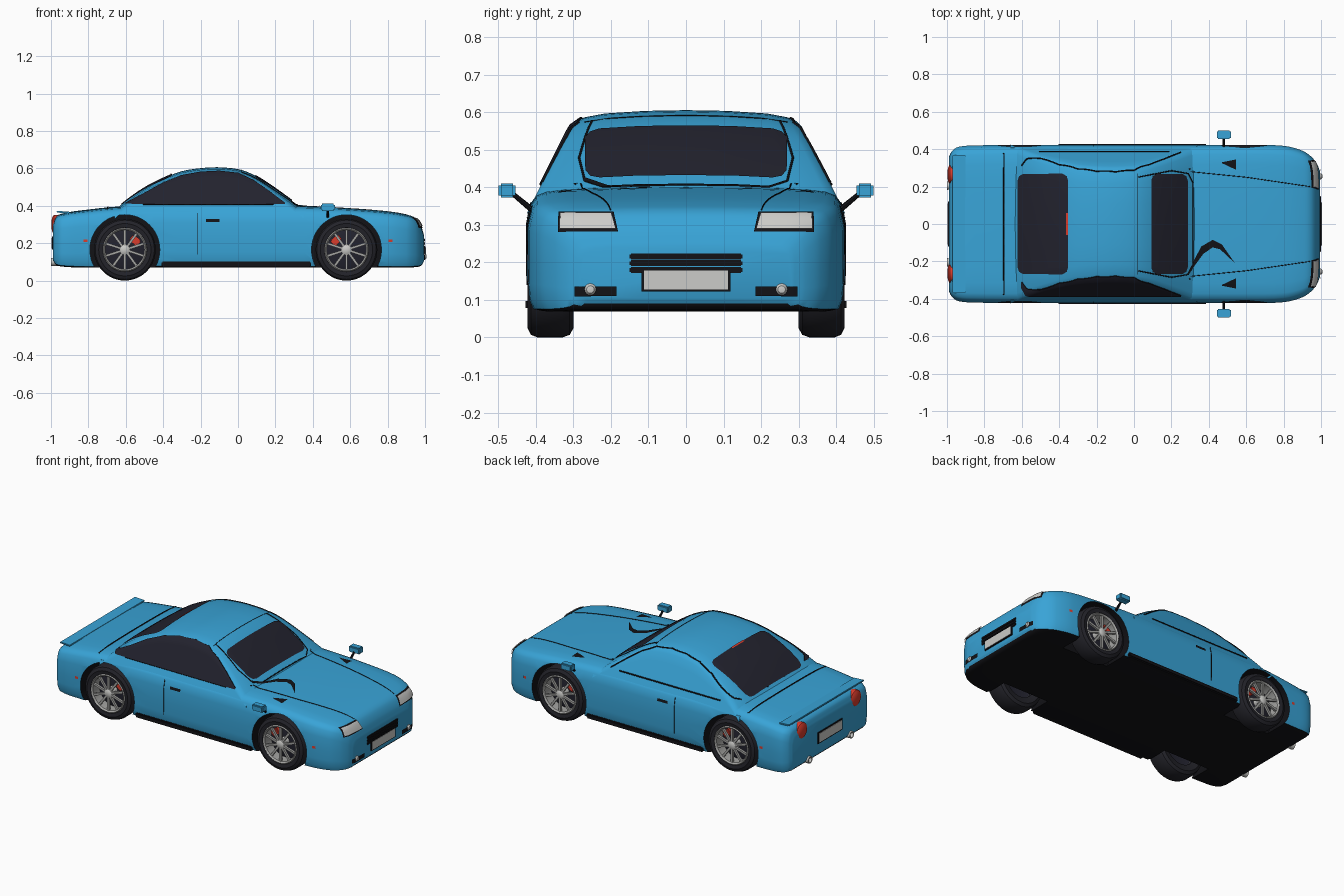
import bpy, bmesh, math
from mathutils import Vector, Matrix
from mathutils.bvhtree import BVHTree

cube = bpy.data.objects.get("Cube")
if cube:
    bpy.data.objects.remove(cube, do_unlink=True)


def material(name, r, g, b):
    m = bpy.data.materials.new(name)
    m.use_nodes = True
    m.diffuse_color = (r, g, b, 1)
    m.node_tree.nodes["Principled BSDF"].inputs["Base Color"].default_value = (r, g, b, 1)
    return m


BLUE = material("blue paint", .04, .37, .68)
BLACK = material("black trim", .006, .006, .008)
GLASS = material("dark glass", .016, .016, .027)
RUBBER = material("rubber", .017, .017, .023)
METAL = material("wheel metal", .38, .38, .37)
SILVER = material("pale silver", .6, .6, .58)
RED = material("red", .7, .045, .025)


def finish(name, bm, mats, angle=35):
    bmesh.ops.recalc_face_normals(bm, faces=bm.faces)
    mesh = bpy.data.meshes.new(name)
    bm.to_mesh(mesh)
    bm.free()
    ob = bpy.data.objects.new(name, mesh)
    bpy.context.collection.objects.link(ob)
    for m in mats:
        mesh.materials.append(m)
    smooth(ob, angle)
    return ob


def smooth(ob, angle):
    bpy.ops.object.select_all(action='DESELECT')
    ob.select_set(True)
    bpy.context.view_layer.objects.active = ob
    bpy.ops.object.shade_smooth_by_angle(angle=math.radians(angle))


def skin(bm, rows, closed=False):
    """Bridge rows of points with quads."""
    vs = [[bm.verts.new(p) for p in row] for row in rows]
    n = len(rows[0])
    for a, b in zip(vs, vs[1:]):
        for i in range(n if closed else n - 1):
            j = (i + 1) % n
            bm.faces.new((a[i], a[j], b[j], b[i]))
    return vs


def loft(name, rows, mats):
    bm = bmesh.new()
    vs = skin(bm, rows, True)
    bm.faces.new(vs[0])
    bm.faces.new(vs[-1])
    return finish(name, bm, mats)


def lathe(name, profile, loc, axis, mat, steps=36):
    bm = bmesh.new()
    rot = Vector((0, 0, 1)).rotation_difference(Vector(axis)).to_matrix()
    ring = [2 * math.pi * i / steps for i in range(steps)]
    skin(bm, [[Vector(loc) + rot @ Vector((r * math.cos(a), r * math.sin(a), h)) for a in ring]
              for r, h in profile], True)
    bmesh.ops.remove_doubles(bm, verts=bm.verts, dist=1e-5)
    return finish(name, bm, [mat])


def box(name, loc, size, mat, bevel=0.0, tilt=0.0):
    bm = bmesh.new()
    m = Matrix.Translation(loc) @ Matrix.Rotation(tilt, 4, 'Y') @ Matrix.Diagonal((*size, 1))
    bmesh.ops.create_cube(bm, size=1, matrix=m)
    if bevel:
        bmesh.ops.bevel(bm, geom=bm.edges[:], offset=bevel, segments=2, affect='EDGES')
    return finish(name, bm, [mat])


def sample(keys, x):
    """Smooth interpolation through rows of (x, values...)."""
    i = max(k for k in range(len(keys) - 1) if keys[k][0] <= x + 1e-9)
    a, b = keys[i], keys[i + 1]
    p, q = keys[max(i - 1, 0)], keys[min(i + 2, len(keys) - 1)]
    h = b[0] - a[0]
    t = (x - a[0]) / h
    out = []
    for c in range(1, len(a)):
        ma = (b[c] - p[c]) / (b[0] - p[0]) * h
        mb = (q[c] - a[c]) / (q[0] - a[0]) * h
        out.append((2*t**3 - 3*t*t + 1) * a[c] + (t**3 - 2*t*t + t) * ma
                   + (3*t*t - 2*t**3) * b[c] + (t**3 - t*t) * mb)
    return out


def stations(keys, n):
    return [a[0] + (b[0] - a[0]) * i / n for a, b in zip(keys, keys[1:]) for i in range(n)] + [keys[-1][0]]


# Body shell: x, deck height, half width, floor height
BODY = [(-.99, .30, .36, .11), (-.975, .34, .388, .085), (-.94, .358, .412, .075),
        (-.85, .374, .42, .07), (-.6, .398, .423, .07), (0, .402, .423, .07), (.35, .4, .423, .07),
        (.6, .387, .423, .07), (.8, .37, .418, .07), (.9, .353, .392, .07),
        (.95, .333, .358, .072), (.98, .29, .318, .08), (.995, .24, .28, .105)]
HALF = [(0, 1), (.3, .998), (.55, .993), (.75, .985), (.88, .965), (.94, .935), (.975, .87),
        (1, .72), (1, .45), (1, .25), (.99, .1), (.965, .02), (.9, 0), (.5, 0), (0, 0)]


def body_row(x):
    top, w, low = sample(BODY, x)
    half = [(x, u * w, low + v * (top - low)) for u, v in HALF]
    return half + [(x, -y, z) for _, y, z in half[-2:0:-1]]


body = loft("body", [body_row(x) for x in stations(BODY, 4)], [BLUE, BLACK])

# Wheel arches
AXLES = (-.605, .58)
for x in AXLES:
    for s in (-1, 1):
        cut = lathe("arch_cutter", [(0, 0), (.187, 0), (.187, .3), (0, .3)], (x, s * .26, .165),
                    (0, s, 0), BLACK, 48)
        cut.hide_render = True
        mod = body.modifiers.new("arch", 'BOOLEAN')
        mod.operation, mod.object, mod.solver = 'DIFFERENCE', cut, 'EXACT'
        bpy.context.view_layer.objects.active = body
        bpy.ops.object.modifier_apply(modifier=mod.name)
        bpy.data.objects.remove(cut, do_unlink=True)
for f in body.data.polygons:
    c = f.center
    in_arch = abs(c.y) < .4 and any(math.hypot(c.x - x, c.z - .165) < .192 for x in AXLES) and c.z < .355
    f.material_index = 1 if in_arch or f.normal.z < -.5 or c.z < .085 else 0
smooth(body, 35)

# Cabin: x, roof height
ROOF = [(-.66, .375), (-.6, .425), (-.5, .495), (-.39, .551), (-.3, .585), (-.2, .601), (-.11, .606),
        (0, .596), (.07, .572), (.14, .532), (.22, .477), (.3, .418), (.35, .38)]


def cabin_row(x):
    top, = sample(ROOF, x)
    low, edge = .36, top - .045

    def wall(z):
        return .41 - (z - .36) * .5
    half = [(wall(low + (edge - low) * k / 4), low + (edge - low) * k / 4) for k in range(5)]
    w = wall(edge)
    half += [(w - .014, top - .03), (w - .04, top - .019), (w * .7, top - .009), (w * .35, top - .002), (0, top)]
    return [(x, y, z) for y, z in half] + [(x, -y, z) for y, z in half[-2::-1]]


cabin = loft("cabin", [cabin_row(x) for x in stations(ROOF, 3)], [BLUE])

# Surface lookup for plates and seams
shell = bmesh.new()
shell.from_mesh(body.data)
shell.from_mesh(cabin.data)
tree = BVHTree.FromBMesh(shell)
DOWN, AFT = Vector((0, 0, -1)), Vector((-1, 0, 0))


def on_shell(p, d, lift):
    start = Vector(p)
    start -= d * (start.dot(d) + 2)
    hit = tree.ray_cast(start, d)
    if hit[0] is None:
        hit = tree.find_nearest(Vector(p))
    n = hit[1] if hit[1].dot(d) < 0 else -hit[1]
    return hit[0] + n * lift


def spread(points, n):
    pts = [Vector(p) for p in points]
    return [a.lerp(b, i / n) for a, b in zip(pts, pts[1:]) for i in range(n)] + [pts[-1]]


def plate(name, lower, upper, d, mat, lift=.005, rows=10, cols=5):
    bm = bmesh.new()
    lo, hi = spread(lower, cols), spread(upper, cols)
    skin(bm, [[on_shell(a.lerp(b, r / rows), d, lift) for a, b in zip(lo, hi)] for r in range(rows + 1)])
    ob = finish(name, bm, [mat])
    if sum((f.normal.dot(d) for f in ob.data.polygons)) > 0:
        ob.data.flip_normals()
    return ob


def seam(name, points, d, width=.003, mat=BLACK):
    cu = bpy.data.curves.new(name, 'CURVE')
    cu.dimensions, cu.bevel_depth, cu.bevel_resolution = '3D', width, 1
    pts = [on_shell(p, d, .001) for p in spread(points, 8)]
    sp = cu.splines.new('POLY')
    sp.points.add(len(pts) - 1)
    for q, p in zip(sp.points, pts):
        q.co = (*p, 1)
    cu.materials.append(mat)
    bpy.context.collection.objects.link(bpy.data.objects.new(name, cu))


# Windscreen and rear window with rounded corners
def screen(name, x0, x1):
    ys, c = (-.268, -.255, -.23, .23, .255, .268), (.03, .008, 0, 0, .008, .03)
    k = 1 if x1 > x0 else -1
    plate(name, [(x0 + k * e, y, .5) for y, e in zip(ys, c)],
          [(x1 - k * e, y, .5) for y, e in zip(ys, c)], DOWN, GLASS)


screen("windscreen", .285, .09)
screen("rear_window", -.62, -.35)
plate("high_brake_light", [(-.36, -.06, 1), (-.36, .06, 1)], [(-.35, -.06, 1), (-.35, .06, 1)], DOWN, RED, .008)

# Side glass on the near side only
WINDOW = [(-.6, .412), (-.5, .465), (-.4, .52), (-.3, .56), (-.2, .578), (-.1, .583),
          (0, .572), (.08, .535), (.16, .48), (.25, .412)]
plate("side_window", [(x, -.4, .408) for x, z in WINDOW], [(x, -.4, z) for x, z in WINDOW],
      Vector((0, 1, 0)), GLASS)

# Seams, door details and side markers
for s in (-1, 1):
    d = Vector((0, -s, 0))
    seam("window_seam", [(x, s * .4, z) for x, z in WINDOW], d, .004)
    seam("belt_seam", [(-.62, s * .4, .408), (.3, s * .4, .408)], d, .004)
    seam("pillar_seam", [(.02, s * .25, 1), (.2, s * .285, 1), (.29, s * .27, 1), (.315, s * .22, 1),
                         (.315, 0, 1)], DOWN, .003)
    seam("hood_seam", [(.3, s * .28, 1), (.6, s * .25, 1), (.94, s * .2, 1)], DOWN, .002)
    seam("door_seam", [(-.215, s, .14), (-.215, s, .36)], d, .002)
    plate("door_handle", [(-.17, s, .312), (-.1, s, .312)], [(-.17, s, .328), (-.1, s, .328)], d, BLACK)
    for x in (-.815, .815):
        plate("side_marker", [(x - .01, s, .205), (x + .01, s, .205)],
              [(x - .01, s, .22), (x + .01, s, .22)], d, RED)
    plate("hood_vent", [(.47, s * .325, 1), (.545, s * .29, 1)], [(.47, s * .33, 1), (.545, s * .345, 1)], DOWN, BLACK, .003)
    box("sill", (-.01, s * .405, .088), (.8, .045, .03), BLACK, .006)
    # Door mirror
    box("mirror", (.48, s * .477, .392), (.075, .045, .038), BLUE, .006)
    arm = Vector((0, s * .06, .05))
    lathe("mirror_arm", [(.008, 0), (.006, arm.length)], (.48, s * .41, .34), arm.normalized(), BLACK, 8)
    # Lamps
    for label, grow, mat, lift in (("lamp_frame", .006, BLACK, .004), ("headlamp", 0, SILVER, .009)):
        y0, y1, z0, z1 = .187 - grow, .333 + grow, .287 - grow, .327 + grow
        plate(label, [(1, s * y0, z0), (1, s * y1, z0)], [(1, s * (y0 + .012), z1), (1, s * y1, z1)], AFT, mat, lift)
    plate("fog_panel", [(1, s * .185, .11), (1, s * .295, .11)], [(1, s * .185, .136), (1, s * .295, .136)], AFT, BLACK)
    fog = on_shell((1, s * .255, .128), AFT, 0)
    lathe("fog_lamp", [(.016, -.01), (.016, .004), (.01, .012), (0, .014)], fog, (1, 0, 0), SILVER, 16)
    lathe("tail_lamp", [(.05, 0), (.05, .035), (.035, .045), (0, .048)], (-.995 + .045, s * .265, .3), (-1, 0, 0), RED)
    lathe("exhaust", [(.02, 0), (.022, .08), (.015, .08), (.015, .03), (0, .03)], (-.92, s * .205, .1), (-1, 0, 0), SILVER, 20)

seam("roof_seam", [(.02, -.27, 1), (.02, .27, 1)], DOWN, .0015)
seam("boot_seam", [(-.695, -.38, 1), (-.695, .38, 1)], DOWN, .004)
plate("wiper", [(.28, -.27, 1), (.36, -.12, 1), (.42, -.085, 1), (.47, -.11, 1), (.54, -.21, 1)],
      [(.29, -.27, 1), (.37, -.16, 1), (.42, -.125, 1), (.46, -.135, 1), (.535, -.205, 1)], DOWN, BLACK, .004, 2)

# Nose and tail fittings
for i in range(3):
    box("grille_bar", (.986, 0, .18 + i * .018), (.03, .30, .016), BLACK, .003)
box("front_plate_frame", (.988, 0, .153), (.03, .236, .06), BLACK)
box("front_plate", (.994, 0, .153), (.022, .224, .05), SILVER)
box("rear_plate_frame", (-.985, 0, .2), (.02, .24, .07), BLACK)
box("rear_plate", (-.988, 0, .2), (.02, .22, .055), SILVER)
box("spoiler", (-.935, 0, .366), (.07, .74, .009), BLUE, .003, .06)

# Wheels
for x in AXLES:
    for s in (-1, 1):
        hub, out = (x, s * .3, .165), (0, s, 0)
        lathe("tyre", [(.1, .01), (.14, 0), (.158, .01), (.165, .03), (.165, .095), (.158, .113), (.14, .122),
                       (.118, .118), (.112, .1)], hub, out, RUBBER, 48)
        lathe("rim_ring", [(.118, .116), (.112, .122), (.104, .114), (.104, .05)], hub, out, METAL, 48)
        lathe("brake_disc", [(.112, .05), (.085, .06), (0, .06)], hub, out, GLASS)
        lathe("hub_cap", [(.028, .06), (.028, .112), (.016, .12), (0, .12)], hub, out, SILVER, 20)
        bm = bmesh.new()
        for k in range(10):
            turn = Matrix.Rotation(k * math.pi / 5, 4, 'Y')
            bmesh.ops.create_cube(bm, size=1, matrix=Matrix.Translation((x, s * .408, .165)) @ turn
                                  @ Matrix.Translation((0, 0, .064)) @ Matrix.Diagonal((.013, .014, .086, 1)))
        finish("spokes", bm, [METAL])
        inward = -math.copysign(1, x)
        box("caliper", (x + inward * .055, s * .375, .215), (.055, .03, .04), RED, .006, inward * .7)
